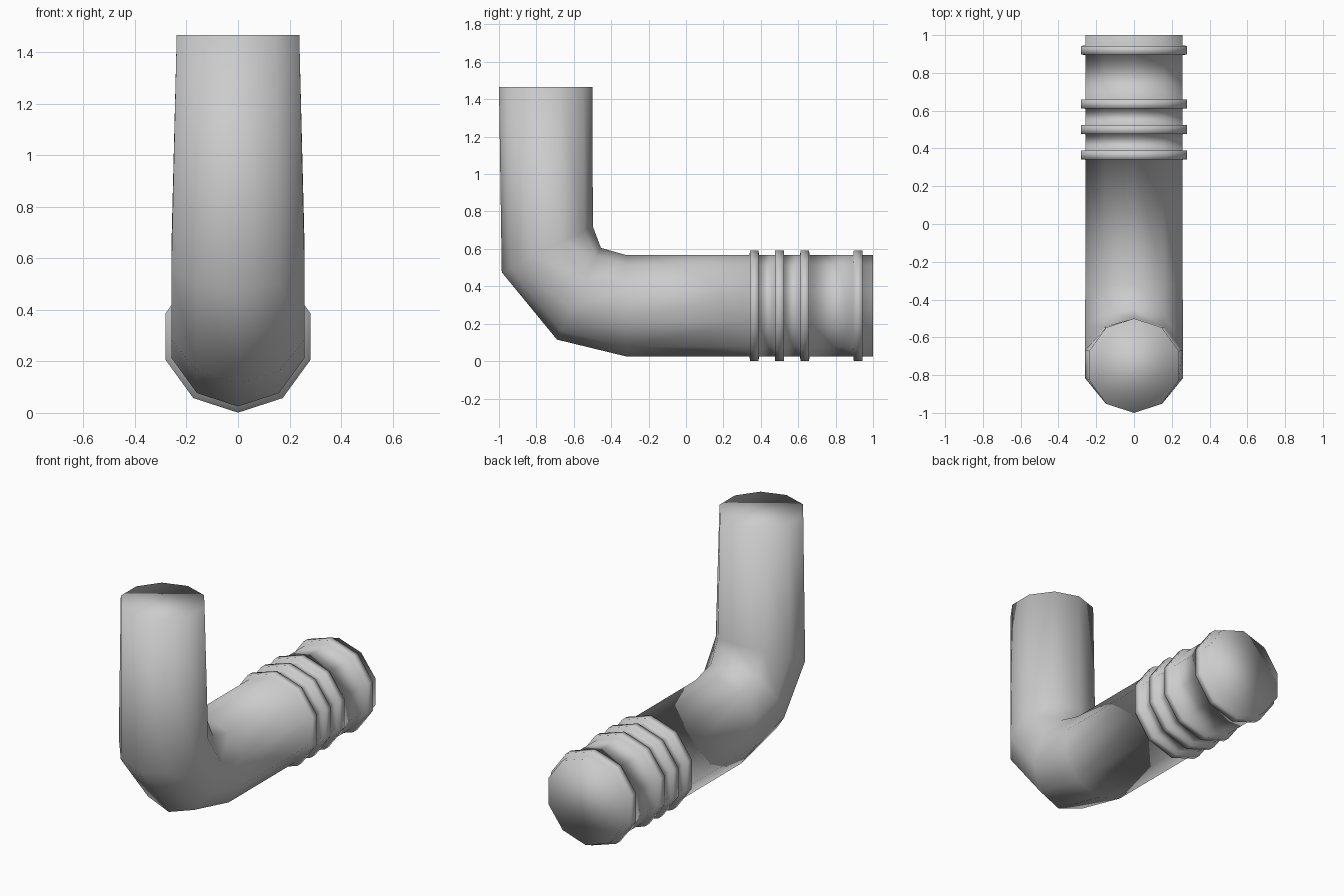
import bpy, bmesh
from math import sin, cos, pi

if "Cube" in bpy.data.objects:
    bpy.data.objects.remove(bpy.data.objects["Cube"])

SIDES = 10
CZ, R, RIB = 0.296, 0.271, 0.295

# Each ring: outer (y, z) point, inner (y, z) point, x radius
rings = [((-1.0, 1.466), (-0.5, 1.466), 0.25),
         ((-0.985, 0.475), (-0.498, 0.72), 0.272),
         ((-0.69, 0.115), (-0.455, 0.605), 0.272)]


def straight(y, r):
    rings.append(((y, CZ - r), (y, CZ + r), r))


# Straight run with four raised ribs
straight(-0.32, R)
for a in (0.34, 0.475, 0.61, 0.895):
    straight(a, R)
    straight(a + 0.002, RIB)
    straight(a + 0.048, RIB)
    straight(a + 0.05, R)
straight(1.0, R)

# Skin the rings into one capped elbow pipe
bm = bmesh.new()
loops = []
for (oy, oz), (iy, iz), rx in rings:
    cy, cz = (oy + iy) / 2, (oz + iz) / 2
    loops.append([bm.verts.new((rx * sin(t), cy + (oy - cy) * cos(t), cz + (oz - cz) * cos(t)))
                  for t in (2 * pi * k / SIDES for k in range(SIDES))])
for a, b in zip(loops, loops[1:]):
    for k in range(SIDES):
        n = (k + 1) % SIDES
        bm.faces.new((a[k], a[n], b[n], b[k]))
bm.faces.new(loops[0])
bm.faces.new(loops[-1])
bmesh.ops.recalc_face_normals(bm, faces=bm.faces)
for f in bm.faces:
    f.smooth = True
mesh = bpy.data.meshes.new("elbow_pipe")
bm.to_mesh(mesh)
bm.free()
bpy.context.collection.objects.link(bpy.data.objects.new("elbow_pipe", mesh))
